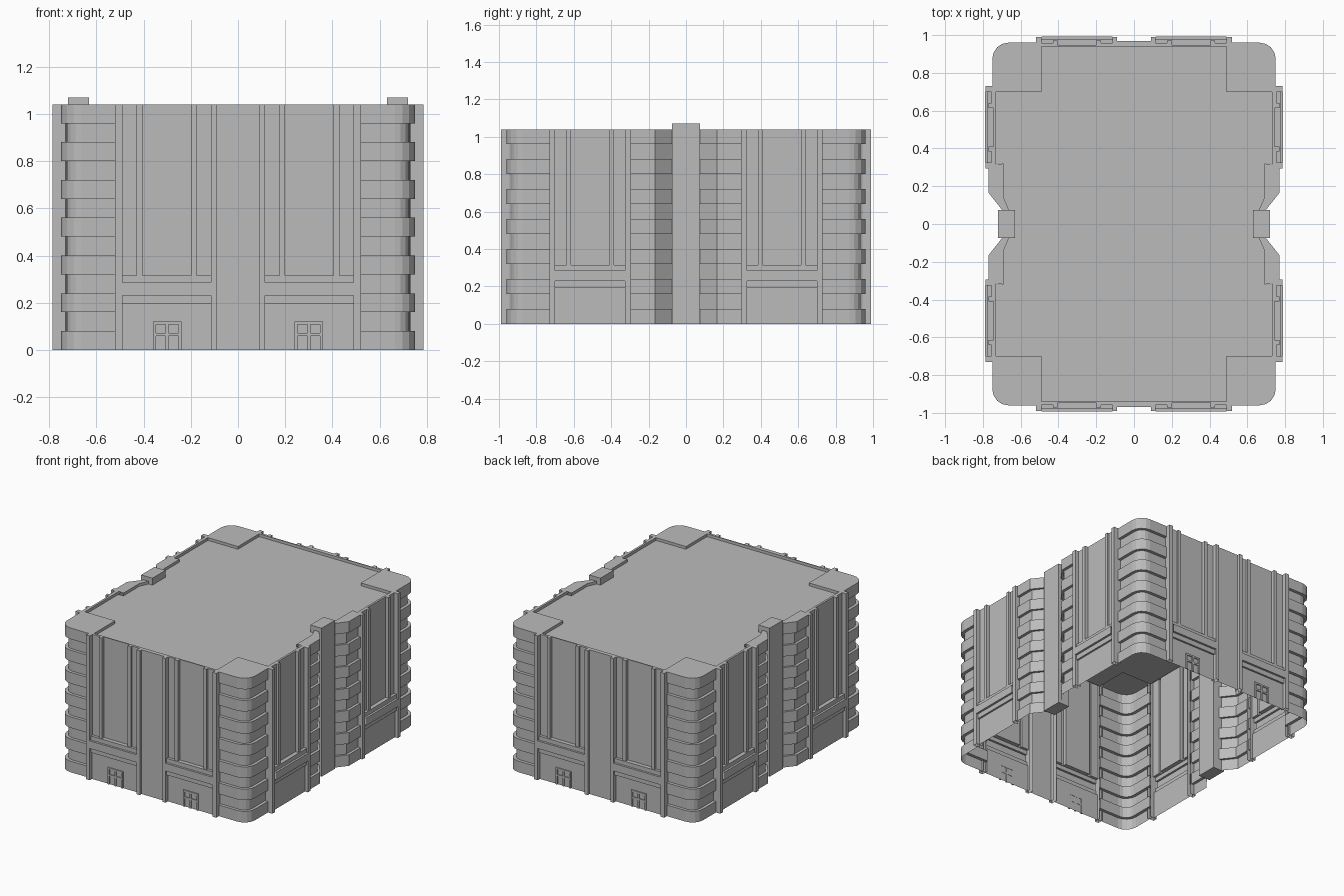
import bpy, bmesh, math

cube = bpy.data.objects.get("Cube")
if cube:
    bpy.data.objects.remove(cube, do_unlink=True)

TOP, DECK = 1.04, 1.02
FLOORS = 13

concrete = bpy.data.materials.new("concrete grey")
concrete.use_nodes = True
GREY = (0.5, 0.5, 0.5, 1)
concrete.diffuse_color = GREY
concrete.node_tree.nodes["Principled BSDF"].inputs["Base Color"].default_value = GREY


def finish(name, bm):
    """Turn a quarter of the building into an object mirrored on both axes."""
    bmesh.ops.remove_doubles(bm, verts=bm.verts, dist=1e-5)
    bmesh.ops.dissolve_degenerate(bm, edges=bm.edges, dist=1e-5)
    mesh = bpy.data.meshes.new(name)
    bm.to_mesh(mesh)
    bm.free()
    mesh.materials.append(concrete)
    obj = bpy.data.objects.new(name, mesh)
    bpy.context.collection.objects.link(obj)
    mirror = obj.modifiers.new("mirror", 'MIRROR')
    mirror.use_axis = (True, True, False)
    return obj


def shell(name, rows):
    """Skin between stacked (height, path) rows; paths run counterclockwise."""
    bm = bmesh.new()
    rings = [[bm.verts.new((x, y, z)) for x, y in path] for z, path in rows]
    for low, high in zip(rings, rings[1:]):
        for i in range(len(low) - 1):
            bm.faces.new((low[i], low[i + 1], high[i + 1], high[i]))
    return finish(name, bm)


def box(bm, x0, x1, y0, y1, z0, z1):
    verts = bmesh.ops.create_cube(bm, size=1)["verts"]
    for v in verts:
        v.co = (x1 if v.co.x > 0 else x0, y1 if v.co.y > 0 else y0,
                z1 if v.co.z > 0 else z0)


def place(points, side):
    """Map (along, depth) points to the side or the end wall."""
    if side:
        return [(d, s) for s, d in points]
    return [(s, d) for s, d in reversed(points)]


def capped(rows, points, inner, side):
    """Finish a wall with a parapet top and a lip down to the roof deck."""
    lip = place([(s, inner) for s, d in points], side)
    return rows + [(TOP, place(points, side)), (TOP, lip), (DECK, lip)]


def banded_rows(outer, inner):
    rows = []
    for i in range(FLOORS):
        path = inner if i % 2 else outer
        rows += [(TOP * i / FLOORS, path), (TOP * (i + 1) / FLOORS, path)]
    return rows


def bay(name, s0, s1, wall, inner, side):
    """Tall recessed window bay over a ledge and a ground floor panel."""
    a, b, c, e = s0 + 0.06, s0 + 0.085, s1 - 0.085, s1 - 0.06
    rib, glass = wall + 0.015, wall - 0.01
    upper = [(s0, wall), (a, wall), (a, rib), (b, rib), (b, glass),
             (c, glass), (c, rib), (e, rib), (e, wall), (s1, wall)]

    def flat(depth):
        return place([(s, depth) for s, d in upper], side)
    rows = [(0, flat(wall + 0.007))]
    steps = [(0.195, 0.007, 0.02), (0.23, 0.02, 0.035), (0.285, 0.035, 0.02)]
    for z, below, above in steps:
        rows += [(z, flat(wall + below)), (z, flat(wall + above))]
    rows += [(0.315, flat(wall + 0.02)), (0.315, place(upper, side))]
    shell(name, capped(rows, upper, inner, side))


def pilaster(name, s0, s1, back, front, inner, side):
    points = [(s0, back), (s0, front), (s1, front), (s1, back)]
    shell(name, capped([(0, place(points, side))], points, inner, side))


# Bays, pilasters and the plain middle of the end walls
bay("end_bay", 0.115, 0.49, 0.957, 0.94, False)
bay("side_bay", 0.325, 0.70, 0.755, 0.73, True)
pilaster("end_inner_pilaster", 0.09, 0.115, 0.945, 0.99, 0.94, False)
pilaster("end_outer_pilaster", 0.49, 0.52, 0.945, 0.99, 0.94, False)
pilaster("side_inner_pilaster", 0.295, 0.325, 0.74, 0.785, 0.73, True)
pilaster("side_outer_pilaster", 0.70, 0.73, 0.73, 0.785, 0.73, True)
middle = [(0, 0.97), (0.09, 0.97)]
shell("end_middle_wall", capped([(0, place(middle, False))], middle, 0.94, False))


# Rounded corners with alternating floor bands
def corner(inset, radius=0.085, segments=4):
    x, y, r = 0.75 - inset, 0.96 - inset, radius - inset
    arc = []
    for i in range(segments + 1):
        t = math.pi / 2 * i / segments
        arc.append((x - r + r * math.cos(t), y - r + r * math.sin(t)))
    return [(x, 0.70)] + arc + [(0.49, y)]


shell("corner_bands", banded_rows(corner(0), corner(0.022)))

# Raised corner pads on the roof
bm = bmesh.new()
bm.faces.new([bm.verts.new((x, y, TOP))
              for x, y in corner(0) + [(0.49, 0.94), (0.49, 0.70), (0.73, 0.70)]])
finish("corner_roof_pad", bm)
pad_edge = [(0.49, 0.94), (0.49, 0.70), (0.73, 0.70)]
shell("corner_pad_edge", [(DECK, pad_edge[::-1]), (TOP, pad_edge[::-1])])

# Angled banded walls either side of the side pier
notch = [(0.695, 0.07), (0.77, 0.165), (0.77, 0.31)]
notch_in = [(x - 0.02, y) for x, y in notch]
notch_lip = [(0.66, 0.07), (0.69, 0.14), (0.69, 0.32)]
shell("notch_bands", banded_rows(notch, notch_in)
      + [(TOP, notch_lip), (DECK, notch_lip)])

# Side piers standing above the roof
bm = bmesh.new()
box(bm, 0.63, 0.72, -0.075, 0.075, 0, 1.07)
pier = finish("side_pier", bm)
pier.modifiers["mirror"].use_axis = (True, False, False)

# Roof deck
bm = bmesh.new()
deck = [(0, 0), (0.66, 0)] + notch_lip + [(0.73, 0.32), (0.73, 0.70),
                                          (0.49, 0.70), (0.49, 0.94), (0, 0.94)]
bm.faces.new([bm.verts.new((x, y, DECK)) for x, y in deck])
finish("roof_deck", bm)

# Doors with a crossed frame
bm = bmesh.new()
y0, y1 = 0.962, 0.972
for x in (0.24, 0.294, 0.348):
    box(bm, x, x + 0.012, y0, y1, 0, 0.12)
for z in (0.06, 0.108):
    box(bm, 0.24, 0.36, y0, y1 - 0.001, z, z + 0.012)
finish("door_frame", bm)
